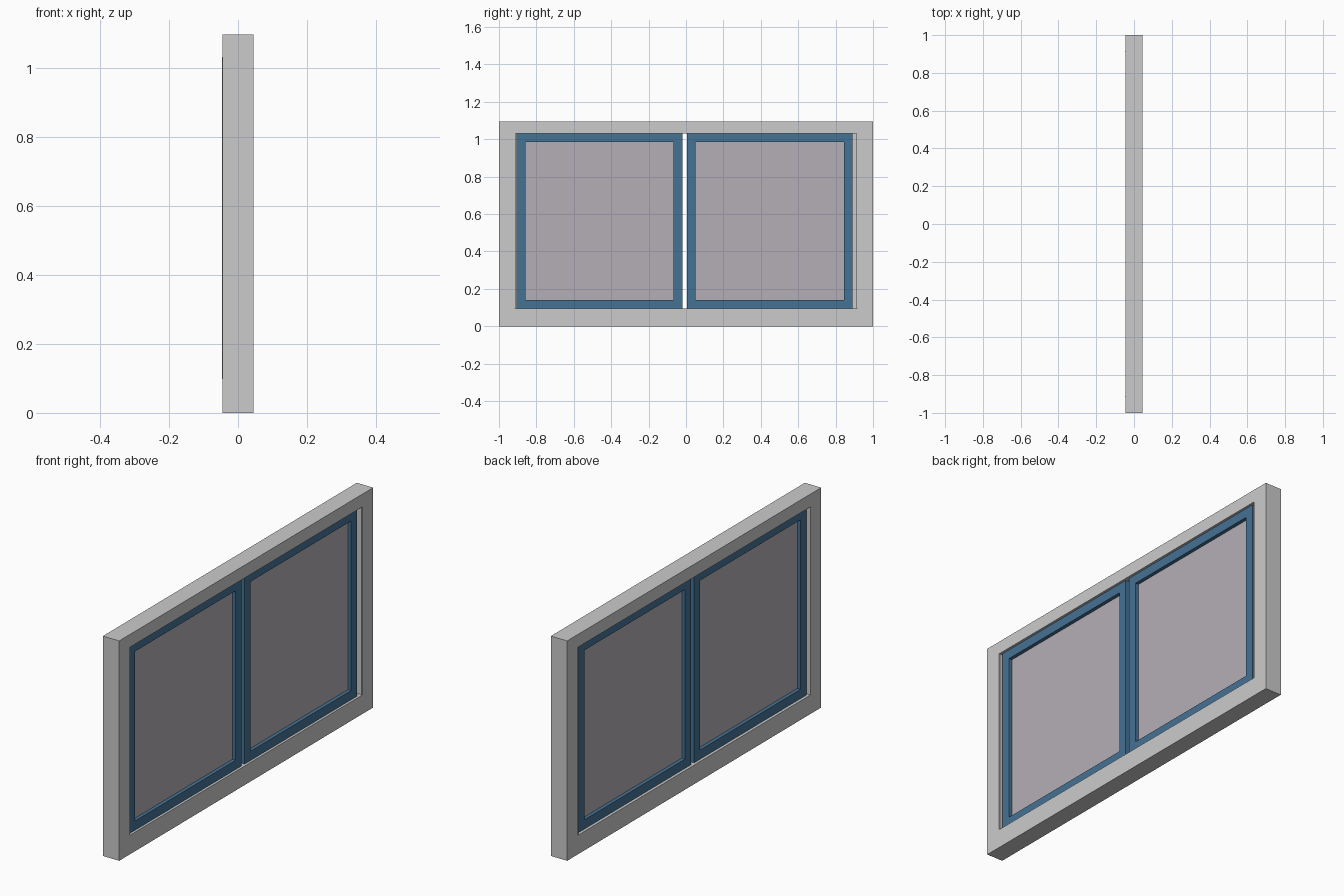
import bpy, bmesh

if "Cube" in bpy.data.objects:
    bpy.data.objects.remove(bpy.data.objects["Cube"])


def material(name, color):
    m = bpy.data.materials.new(name)
    m.diffuse_color = color
    m.use_nodes = True
    m.node_tree.nodes["Principled BSDF"].inputs["Base Color"].default_value = m.diffuse_color
    return m


blue = material("blue_paint", (0.06, 0.17, 0.30, 1))
pane = material("tinted_pane", (0.46, 0.43, 0.47, 1))


def finish(name, bm, mat=None):
    bmesh.ops.recalc_face_normals(bm, faces=bm.faces)
    me = bpy.data.meshes.new(name)
    bm.to_mesh(me)
    bm.free()
    ob = bpy.data.objects.new(name, me)
    bpy.context.collection.objects.link(ob)
    if mat:
        me.materials.append(mat)
    return ob


def box(name, x, y, z, mat=None):
    bm = bmesh.new()
    bmesh.ops.create_cube(bm, size=1)
    for v in bm.verts:
        v.co = [r[0] if c < 0 else r[1] for c, r in zip(v.co, (x, y, z))]
    return finish(name, bm, mat)


def ring(name, x, outer, inner, mat=None):
    # rectangular frame: outer and inner are (y0, z0, y1, z1)
    bm = bmesh.new()

    def loop(r, px):
        y0, z0, y1, z1 = r
        return [bm.verts.new((px, y, z)) for y, z in
                ((y0, z0), (y1, z0), (y1, z1), (y0, z1))]

    loops = [loop(outer, x[0]), loop(outer, x[1]), loop(inner, x[1]), loop(inner, x[0])]
    for k in range(4):
        a, b = loops[k], loops[(k + 1) % 4]
        for i in range(4):
            j = (i + 1) % 4
            bm.faces.new((a[i], a[j], b[j], b[i]))
    return finish(name, bm, mat)


Z0, Z1, B = 0.095, 1.032, 0.046

# fixed outer frame
ring("outer_frame", (-0.045, 0.045), (-1, 0, 1, 1.096), (-0.915, Z0, 0.915, Z1))

# two sashes with their panes
for side, y0, y1 in (("left", -0.905, -0.02), ("right", 0.005, 0.89)):
    ring(side + "_sash", (-0.031, 0.033), (y0, Z0, y1, Z1),
         (y0 + B, Z0 + B, y1 - B, Z1 - B), blue)
    box(side + "_pane", (-0.013, 0.015), (y0 + B, y1 - B), (Z0 + B, Z1 - B), pane)

# thin jamb liners and the stops closing the gap beside each sash
for side, s, edge in (("left", -1, 0.905), ("right", 1, 0.89)):
    box(side + "_jamb_liner", (-0.047, 0.043), sorted((s * 0.912, s * 0.917)), (Z0 + 0.003, Z1 - 0.002))
    box(side + "_stop", (-0.006, 0.006), sorted((s * edge, s * 0.912)), (Z0, Z1))
